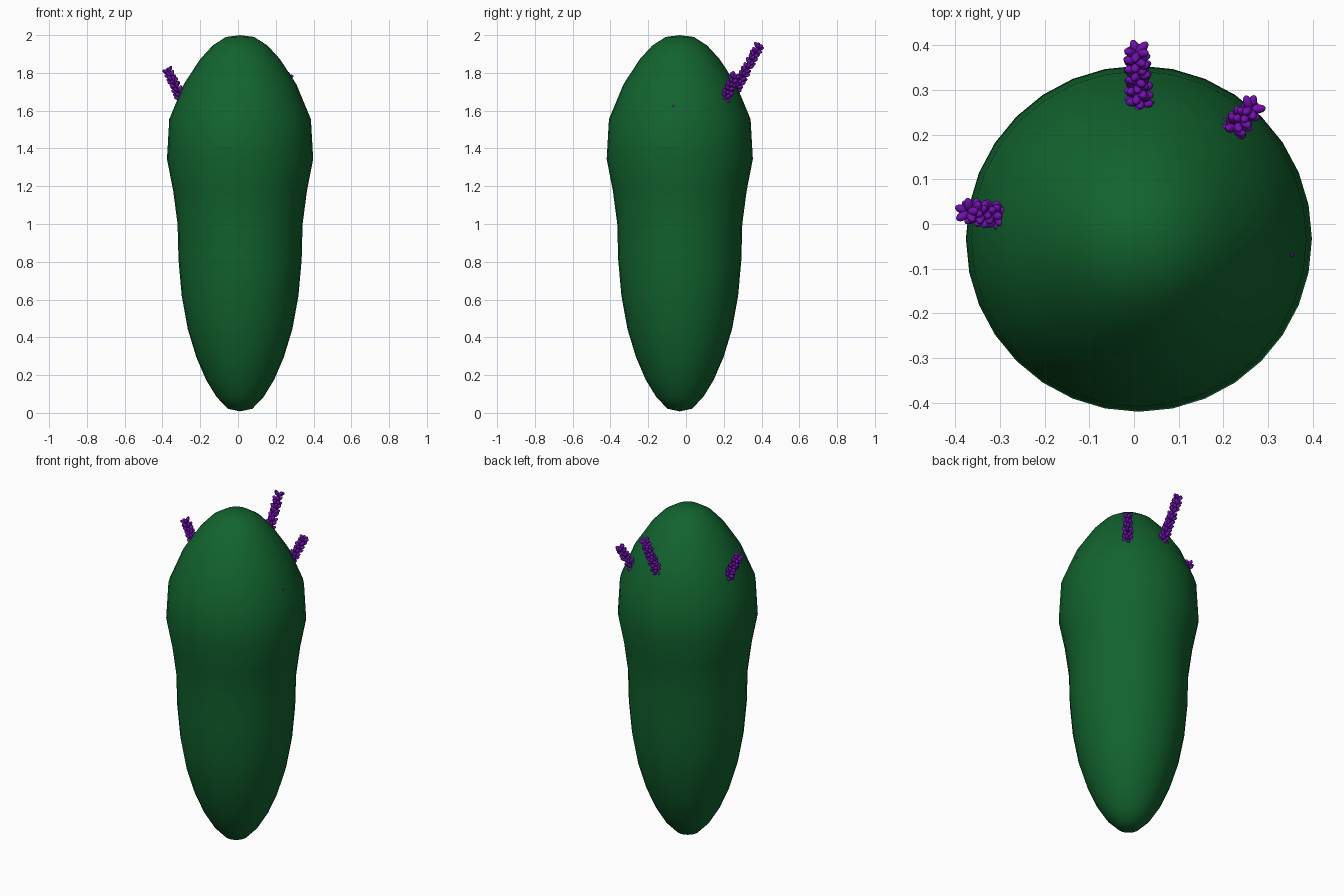
import bpy, bmesh, math, random
from mathutils import Vector, Matrix

if "Cube" in bpy.data.objects:
    bpy.data.objects.remove(bpy.data.objects["Cube"])

random.seed(4)

def material(name, rgb):
    m = bpy.data.materials.new(name)
    m.diffuse_color = (*rgb, 1)
    m.use_nodes = True
    m.node_tree.nodes["Principled BSDF"].inputs["Base Color"].default_value = m.diffuse_color
    return m

green = material("leaf_green", (0.006, 0.125, 0.028))
purple = material("flower_purple", (0.17, 0.005, 0.44))

def finish(bm, name, mat):
    bmesh.ops.recalc_face_normals(bm, faces=bm.faces)
    for f in bm.faces:
        f.smooth = True
    me = bpy.data.meshes.new(name)
    bm.to_mesh(me)
    bm.free()
    me.materials.append(mat)
    ob = bpy.data.objects.new(name, me)
    bpy.context.collection.objects.link(ob)
    return ob

# Bush body: a lathed profile (radius, height), 32 sides
CX, CY, SIDES = 0.011, -0.033, 32
profile = [(0, 0.008), (0.065, 0.022), (0.125, 0.085), (0.18, 0.175), (0.232, 0.296),
           (0.277, 0.444), (0.309, 0.62), (0.326, 0.81), (0.331, 1.0), (0.354, 1.175),
           (0.387, 1.344), (0.375, 1.555), (0.298, 1.74), (0.211, 1.873),
           (0.145, 1.945), (0.075, 1.99), (0, 2.0)]
bm = bmesh.new()
verts = [bm.verts.new((CX + r, CY, z)) for r, z in profile]
edges = [bm.edges.new(p) for p in zip(verts, verts[1:])]
bmesh.ops.spin(bm, geom=verts + edges, cent=(CX, CY, 0), axis=(0, 0, 1),
               angle=2 * math.pi, steps=SIDES, use_duplicate=False)
bmesh.ops.remove_doubles(bm, verts=bm.verts, dist=0.0005)
finish(bm, "bush_body", green)

# Flower spike: whorls of small ellipsoid florets leaning toward the tip
def flower_spike(name, base, tip):
    base, tip = Vector(base), Vector(tip)
    axis = tip - base
    frame = axis.to_track_quat('Z', 'Y').to_matrix().to_4x4()
    bm = bmesh.new()
    whorls = max(2, round(axis.length / 0.024))
    for i in range(whorls + 1):
        t = i / whorls
        spread = 0.018 - 0.004 * t
        for k in range(5):
            a = 2 * math.pi * (k + 0.5 * (i % 2)) / 5 + random.uniform(-0.25, 0.25)
            tilt = random.uniform(0.65, 1.0)
            m = (Matrix.Translation(base + axis * t) @ frame
                 @ Matrix.Rotation(a, 4, 'Z')
                 @ Matrix.Translation((spread, 0, random.uniform(-0.005, 0.005)))
                 @ Matrix.Rotation(tilt, 4, 'Y')
                 @ Matrix.Diagonal((0.0105, 0.0105, 0.019, 1)))
            bmesh.ops.create_uvsphere(bm, u_segments=10, v_segments=7, radius=1, matrix=m)
    finish(bm, name, purple)

flower_spike("flower_spike_back", (0.013, 0.25, 1.69), (0.006, 0.385, 1.94))
flower_spike("flower_spike_back_right", (0.215, 0.205, 1.66), (0.262, 0.258, 1.782))
flower_spike("flower_spike_left", (-0.302, 0.02, 1.67), (-0.371, 0.028, 1.81))
flower_spike("flower_spike_right", (0.285, -0.06, 1.54), (0.328, -0.068, 1.63))
